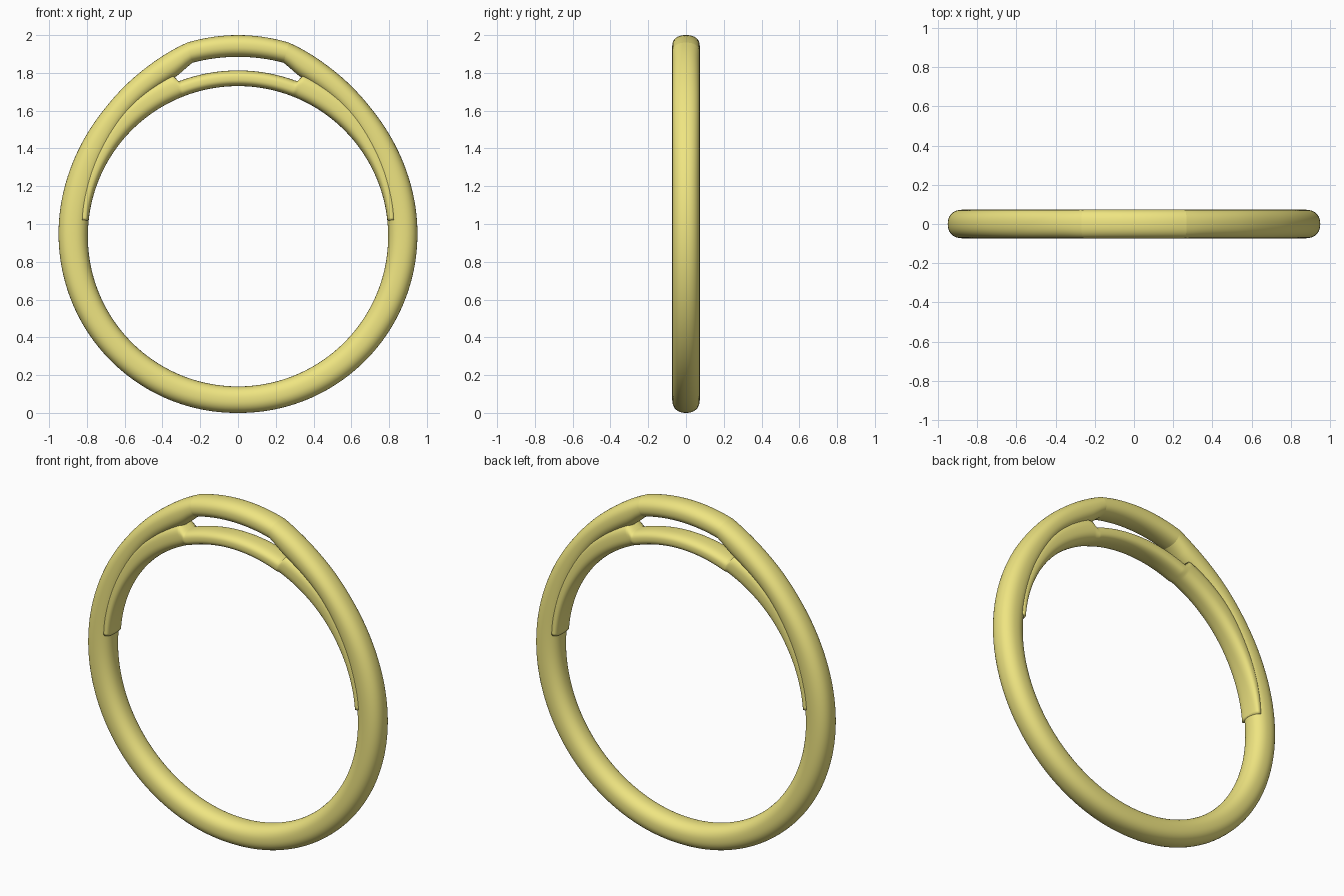
import bpy, bmesh, math

if "Cube" in bpy.data.objects:
    bpy.data.objects.remove(bpy.data.objects["Cube"])

CZ = 0.935          # centre height of the finger hole
KINK = 14.7         # angle from the top where the bridge meets the shoulders

gold = bpy.data.materials.new("yellow_gold")
gold.diffuse_color = (0.86, 0.78, 0.22, 1)
gold.use_nodes = True
gold.node_tree.nodes["Principled BSDF"].inputs["Base Color"].default_value = gold.diffuse_color


def curve(table, a):
    """Smooth (monotone) interpolation of radius against angle from the top."""
    a = abs(a)
    n = len(table)
    d = [(table[i + 1][1] - table[i][1]) / (table[i + 1][0] - table[i][0])
         for i in range(n - 1)]

    def slope(i):
        if i == 0:
            return d[0]
        if i == n - 1:
            return d[-1]
        p, q = d[i - 1], d[i]
        return 0 if p * q <= 0 else 2 * p * q / (p + q)

    for i in range(n - 1):
        a0, r0 = table[i]
        a1, r1 = table[i + 1]
        if a <= a1 or i == n - 2:
            h = a1 - a0
            t = min(max((a - a0) / h, 0), 1)
            return ((2*t**3 - 3*t**2 + 1) * r0 + (t**3 - 2*t**2 + t) * h * slope(i)
                    + (3*t**2 - 2*t**3) * r1 + (t**3 - t**2) * h * slope(i + 1))


def sweep(name, angles, inner, outer, half_depth, power, closed, sharp=(), sides=48):
    """Rounded section carried round the hole between two radius functions."""
    bm = bmesh.new()
    rings = []
    for a in angles:
        ri, ro = inner(a), outer(a)
        mid, half = (ri + ro) / 2, (ro - ri) / 2
        s, c = math.sin(math.radians(a)), math.cos(math.radians(a))
        ring = []
        for k in range(sides):
            t = 2 * math.pi * k / sides
            ct, st = math.cos(t), math.sin(t)
            r = mid + half * math.copysign(abs(ct) ** (2 / power), ct)
            y = half_depth * math.copysign(abs(st) ** (2 / power), st)
            ring.append(bm.verts.new((r * s, y, CZ + r * c)))
        rings.append(ring)
    n = len(rings)
    for i in range(n if closed else n - 1):
        A, B = rings[i], rings[(i + 1) % n]
        for k in range(sides):
            j = (k + 1) % sides
            bm.faces.new((A[k], A[j], B[j], B[k]))
    if not closed:
        bm.faces.new(rings[0])
        bm.faces.new(rings[-1][::-1])
    bmesh.ops.recalc_face_normals(bm, faces=bm.faces[:])
    for f in bm.faces:
        f.smooth = True
    for i in sharp:
        for k in range(sides):
            bm.edges.get((rings[i][k], rings[i][(k + 1) % sides])).smooth = False
    me = bpy.data.meshes.new(name)
    bm.to_mesh(me)
    bm.free()
    me.materials.append(gold)
    ob = bpy.data.objects.new(name, me)
    bpy.context.collection.objects.link(ob)
    return ob


# Main shank: full loop whose shoulders rise to a raised bridge at the top
OUT = [(KINK, 1.06), (32, 1.008), (50, 0.972), (70, 0.956), (90, 0.95), (130, 0.943), (180, 0.935)]
INN = [(KINK, 0.95), (21.3, 0.907), (39, 0.868), (58, 0.82), (76, 0.795), (180, 0.795)]


def shank_outer(a):
    return 1.065 - 0.005 * (a / KINK) ** 2 if abs(a) <= KINK else curve(OUT, a)


def shank_inner(a):
    return 0.95 if abs(a) <= KINK else curve(INN, a)


NB, NS = 16, 160
angles = [-KINK + 2 * KINK * i / NB for i in range(NB)]
for i in range(NS):
    a = KINK + (360 - 2 * KINK) * i / NS
    angles.append(a if a <= 180 else a - 360)
sweep("ring_shank", angles, shank_inner, shank_outer, 0.073, 2.3, True, sharp=(0, NB))

# Inner band: closes the finger hole under the bridge and merges into the shoulders
BAND = [(0, 0.878), (20.8, 0.878), (22.3, 0.925), (39, 0.92), (60, 0.88), (84, 0.84)]
sweep("inner_band", [-84 + 1.0 * i for i in range(169)],
      lambda a: 0.795, lambda a: curve(BAND, a), 0.069, 2.6, False)
